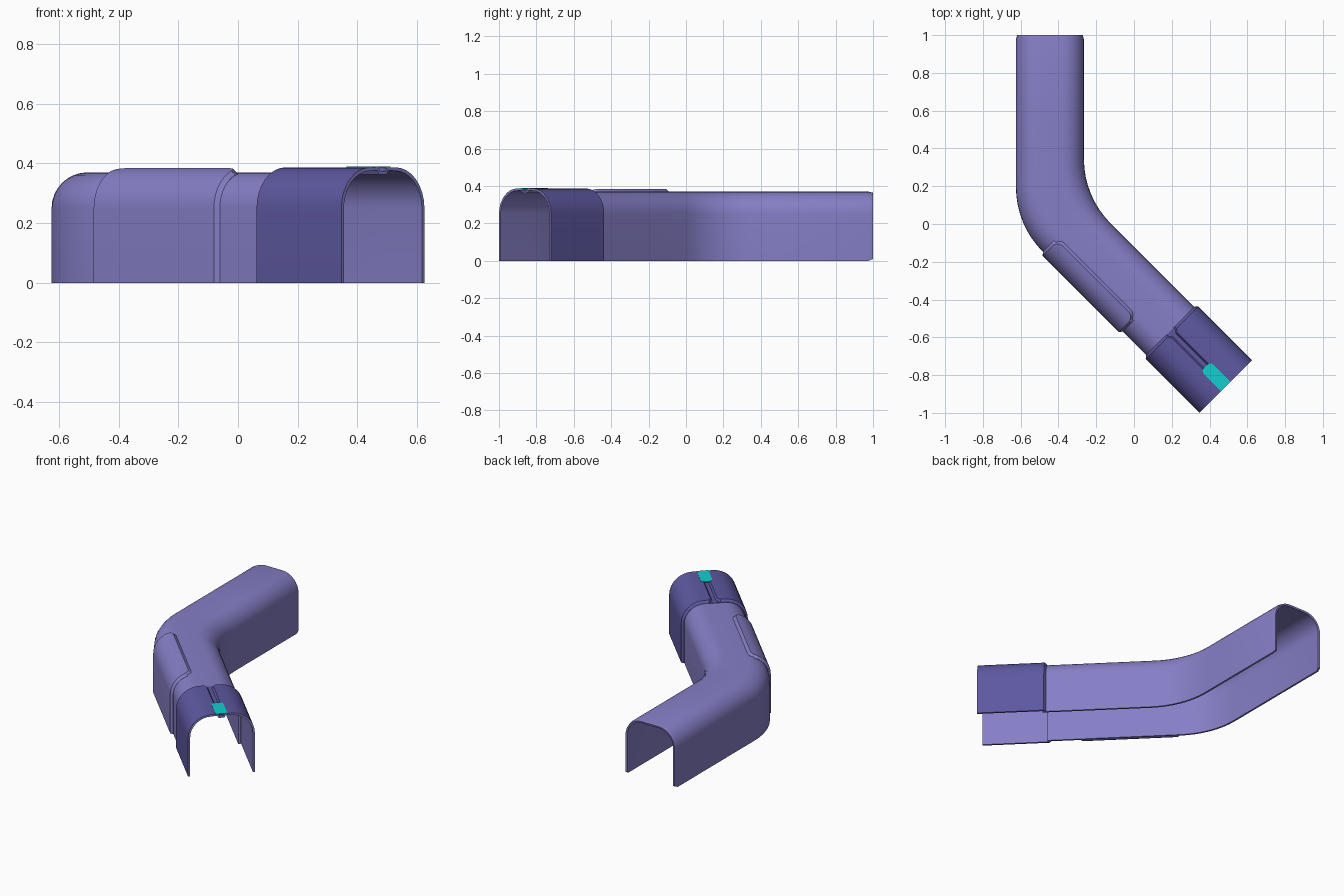
import bpy, bmesh, math

if "Cube" in bpy.data.objects:
    bpy.data.objects.remove(bpy.data.objects["Cube"])

W, H, R = 0.18, 0.37, 0.12          # channel half width, height, corner radius
CX, CY, T = -0.445, 0.07, 0.2       # centre-line corner and bend tangent length
Q = math.sqrt(0.5)


def material(name, rgb):
    m = bpy.data.materials.new(name)
    m.diffuse_color = (*rgb, 1)
    m.use_nodes = True
    m.node_tree.nodes["Principled BSDF"].inputs["Base Color"].default_value = m.diffuse_color
    return m


LIGHT = material("light purple", (0.235, 0.212, 0.565))
DARK = material("dark purple", (0.108, 0.098, 0.352))
CYAN = material("cyan", (0.006, 0.62, 0.62))


def diag(s, u, z):
    """Point on the diagonal leg: s along it, u across it."""
    k = CX + CY
    return (k / 2 + (s + u) * Q, k / 2 + (u - s) * Q, z)


def left_half(off, top=90.0, lift=0.0, n=8):
    """Left wall and rounded shoulder of the channel section as (u, z)."""
    pts = [(-W - off, lift)]
    for i in range(n + 1):
        a = math.radians(top * i / n)
        pts.append((-(W - R) - (R + off) * math.cos(a), H - R + (R + off) * math.sin(a)))
    return pts


def arch(off, middle=(), lift=0.0):
    left = left_half(off, lift=lift) + list(middle)
    return left + [(-u, z) for u, z in reversed(left)]


def finish(obj):
    bpy.ops.object.select_all(action='DESELECT')
    obj.select_set(True)
    bpy.context.view_layer.objects.active = obj
    for m in list(obj.modifiers):
        bpy.ops.object.modifier_apply(modifier=m.name)
    bpy.ops.object.shade_smooth_by_angle(angle=math.radians(28))


def shell(name, rows, mats, thick):
    """Skin rows of points into a surface and thicken it inwards."""
    n = len(rows[0])
    verts = [p for r in rows for p in r]
    faces = [(i * n + j, (i + 1) * n + j, (i + 1) * n + j + 1, i * n + j + 1)
             for i in range(len(rows) - 1) for j in range(n - 1)]
    me = bpy.data.meshes.new(name)
    me.from_pydata(verts, [], faces)
    for m in mats:
        me.materials.append(m)
    obj = bpy.data.objects.new(name, me)
    bpy.context.collection.objects.link(obj)
    mod = obj.modifiers.new("wall", 'SOLIDIFY')
    mod.thickness, mod.offset = thick, -1
    mod.material_offset = mod.material_offset_rim = len(mats) - 1
    finish(obj)
    return obj


# Bent channel: straight leg, 45 degree bend with mitred offsets, diagonal leg
rows = [[(CX + u, y, z) for u, z in arch(off, lift=lift)]
        for y, off, lift in ((1.0, -0.006, 0.01), (0.975, 0, 0), (0.5, 0, 0))]
rad = T / math.tan(math.radians(22.5))
for i in range(9):
    a = math.radians(45 * i / 8)
    x, y = CX + rad * (1 - math.cos(a)), CY + T - rad * math.sin(a)
    rows.append([(x + u, y + u * math.tan(math.radians(22.5)), z) for u, z in arch(0)])
for s in (0.25, 0.56):
    rows.append([diag(s, u, z) for u, z in arch(0)])
shell("bent_channel", rows, [LIGHT], 0.012)

# Raised panel on the outer side of the diagonal leg, with rounded top corners
S0, S1 = -0.236, 0.36
ends = [(0.0, 0.001, 15), (0.013, 0.016, 14), (0.02, 0.016, 7), (0.03, 0.016, 2.5), (0.048, 0.016, 0)]
spec = [(S0 + d, o, a) for d, o, a in ends] + [(S1 - d, o, a) for d, o, a in reversed(ends)]
rows = []
for s, off, slide in spec:
    edge = 80 - slide
    sec = left_half(off, edge) + [left_half(0.001, edge + 7)[-1]]
    rows.append([diag(s, u, z) for u, z in sec])
shell("raised_side_panel", rows, [LIGHT], 0.012)

# End collar: dark outside, light lining, grooved along the top
END, FULL, LOW = 0.952, 0.017, 0.003
rows = []
for s, off, g in ((0.537, LOW, 0.034), (0.55, FULL, 0.034), (0.568, FULL, 0.02),
                  (0.75, FULL, 0.02), (END, FULL, 0.02)):
    mid = [(-g, H + off), (-g + 0.009, H + LOW)]
    rows.append([diag(s, u, z) for u, z in arch(off, mid)])
shell("end_collar", rows, [DARK, LIGHT], 0.012)

# Cyan marker plate with a rounded inner end
hw, top = 0.035, H + FULL
outline = [(END, -hw), (END, hw)]
for i in range(9):
    a = math.pi * i / 8
    outline.append((0.823 - 0.026 * math.sin(a), hw * math.cos(a)))
bm = bmesh.new()
f = bm.faces.new([bm.verts.new(diag(s, u, top - 0.003)) for s, u in outline])
ext = bmesh.ops.extrude_face_region(bm, geom=[f])
for v in ext["geom"]:
    if isinstance(v, bmesh.types.BMVert):
        v.co.z += 0.005
bmesh.ops.recalc_face_normals(bm, faces=bm.faces)
me = bpy.data.meshes.new("marker_plate")
bm.to_mesh(me)
bm.free()
me.materials.append(CYAN)
plate = bpy.data.objects.new("marker_plate", me)
bpy.context.collection.objects.link(plate)
finish(plate)
